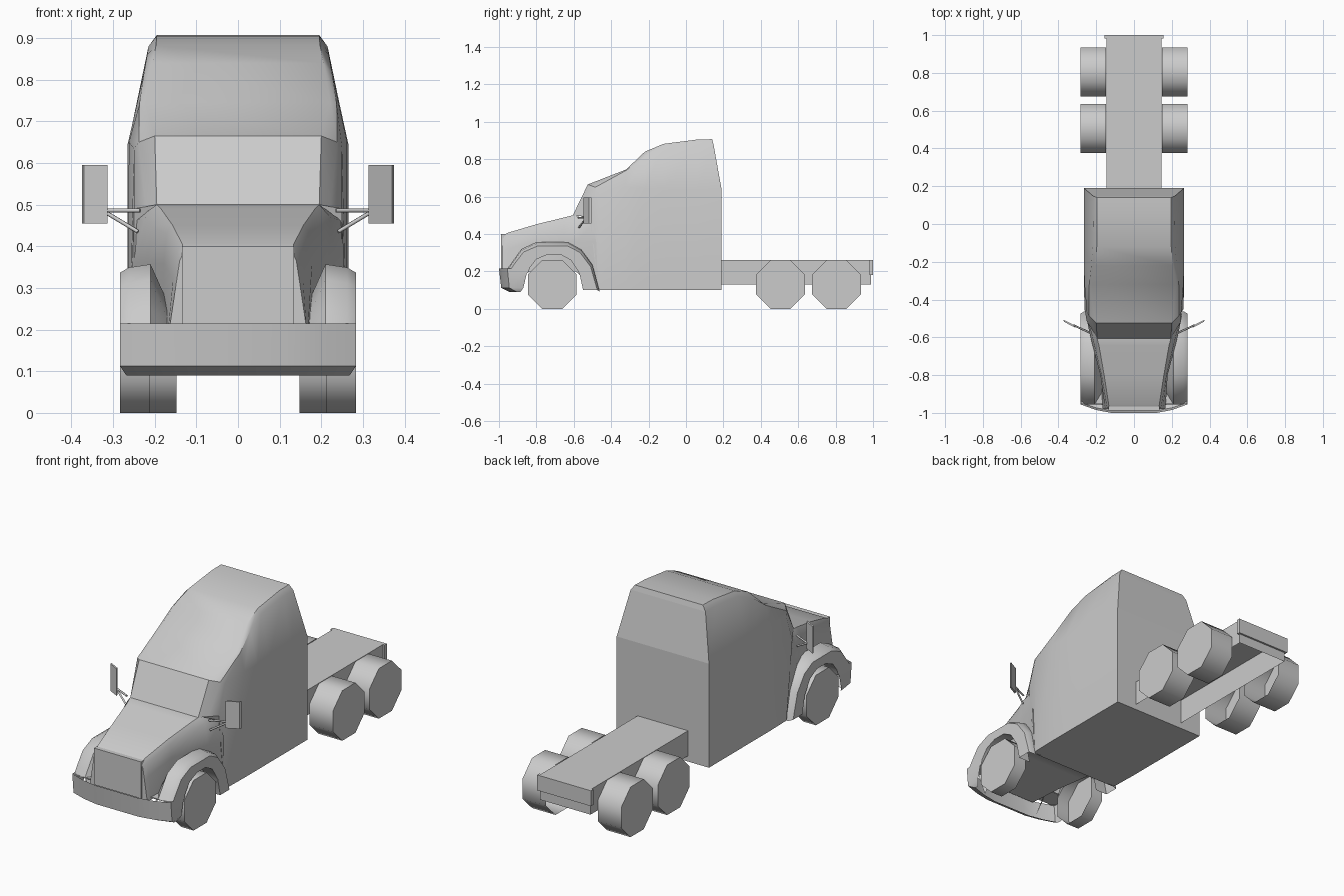
import bpy, bmesh, math
from mathutils import Vector

old = bpy.data.objects.get("Cube")
if old:
    bpy.data.objects.remove(old)

grey = bpy.data.materials.new("plain_grey")
grey.use_nodes = True
colour = (0.6, 0.6, 0.6, 1)
grey.diffuse_color = colour
grey.node_tree.nodes["Principled BSDF"].inputs["Base Color"].default_value = colour


def finish(name, bm, angle=None):
    bmesh.ops.recalc_face_normals(bm, faces=bm.faces)
    mesh = bpy.data.meshes.new(name)
    bm.to_mesh(mesh)
    bm.free()
    ob = bpy.data.objects.new(name, mesh)
    bpy.context.collection.objects.link(ob)
    mesh.materials.append(grey)
    if angle:
        bpy.ops.object.select_all(action="DESELECT")
        ob.select_set(True)
        bpy.context.view_layer.objects.active = ob
        bpy.ops.object.shade_smooth_by_angle(angle=math.radians(angle))
    return ob


def loft(name, rows, closed=True, caps=(True, True), angle=None):
    """Skin a list of point rows."""
    bm = bmesh.new()
    grid = [[bm.verts.new(p) for p in row] for row in rows]
    n = len(grid[0])
    for a, b in zip(grid, grid[1:]):
        for i in range(n if closed else n - 1):
            j = (i + 1) % n
            bm.faces.new((a[i], a[j], b[j], b[i]))
    for cap, row in zip(caps, (grid[0], grid[-1])):
        if cap:
            bm.faces.new(row)
    return finish(name, bm, angle)


def both(half):
    """Complete a right-to-centre row with its mirror image."""
    return half + [(-x, y, z) for x, y, z in reversed(half)]


def box(name, low, high):
    (x0, y0, z0), (x1, y1, z1) = low, high
    ring = [(x0, y0), (x1, y0), (x1, y1), (x0, y1)]
    return loft(name, [[(x, y, z) for x, y in ring] for z in (z0, z1)])


def rod(name, a, b, r):
    a, b = Vector(a), Vector(b)
    side = (b - a).cross(Vector((0, 0, 1))).normalized()
    up = side.cross(b - a).normalized()
    ring = [side * r * math.cos(t) + up * r * math.sin(t)
            for t in (math.tau * k / 6 for k in range(6))]
    return loft(name, [[p + o for o in ring] for p in (a, b)], angle=70)


# Cab: sill, belt, roof shoulder and roof edge, from windscreen to back wall
cab = [
    [(.25, -.47, .1), (.25, -.515, .49), (.222, -.56, .495), (.195, -.605, .5)],
    [(.262, -.45, .1), (.25, -.465, .635), (.238, -.485, .65), (.2, -.525, .665)],
    [(.265, -.32, .1), (.262, -.32, .65), (.237, -.32, .74), (.222, -.32, .745)],
    [(.265, -.22, .1), (.265, -.22, .645), (.226, -.22, .815), (.205, -.22, .84)],
    [(.265, -.12, .1), (.265, -.12, .64), (.218, -.12, .86), (.197, -.12, .882)],
    [(.265, .06, .1), (.265, .06, .64), (.215, .06, .88), (.195, .06, .905)],
    [(.265, .19, .1), (.265, .19, .64), (.215, .147, .88), (.195, .14, .907)],
]
loft("cab", [both(r) for r in cab], caps=(True, False), angle=35)

# Back wall: upright lower panel and leaning upper panel
bm = bmesh.new()
rear = [[bm.verts.new((s * x, y, z)) for s in (1, -1)] for x, y, z in cab[-1]]
for (a, b), (c, d) in zip(rear, rear[1:]):
    bm.faces.new((a, b, d, c))
finish("cab_back_wall", bm)

# Hood: tapered nose, widening towards the windscreen
hood = [
    [(.165, -.98, .2), (.15, -.98, .3), (.14, -.98, .365), (.13, -.98, .388)],
    [(.168, -.955, .2), (.156, -.955, .32), (.146, -.955, .385), (.134, -.955, .406)],
    [(.178, -.8, .2), (.178, -.8, .36), (.172, -.8, .43), (.158, -.8, .452)],
    [(.2, -.65, .2), (.217, -.65, .36), (.208, -.65, .45), (.185, -.645, .49)],
    [(.21, -.59, .2), (.235, -.58, .36), (.222, -.59, .47), (.195, -.607, .5)],
    [(.25, -.47, .1), (.255, -.48, .36), (.25, -.5, .46), (.195, -.59, .5)],
]
loft("hood", [both(r) for r in hood], angle=45)
box("grille", (-.135, -.988, .21), (.135, -.965, .4))

# Fenders: arch swept from the bumper over the wheel to the sill
outer = [(-.955, .215), (-.93, .25), (-.88, .32), (-.8, .357), (-.63, .357),
         (-.56, .32), (-.5, .24), (-.462, .1)]
inner = [(-.845, .19), (-.835, .22), (-.8, .265), (-.74, .29), (-.67, .29),
         (-.615, .26), (-.57, .19), (-.55, .1)]
for s, side in ((1, "left"), (-1, "right")):
    rows = []
    for (yo, zo), (yi, zi) in zip(outer, inner):
        ys, zs = yo + .14 * (yi - yo), zo + .3 * (zi - zo)
        rows.append([(s * .215, yi, zi), (s * .283, yi, zi), (s * .283, ys, zs),
                     (s * .262, yo, zo - .008), (s * .21, yo, zo),
                     (s * .165, yo, max(zo - .1, .1))])
    loft("fender_" + side, rows, closed=False, caps=(False, False), angle=40)

# Front bumper: wrapped shell with a tucked lower lip and a closed top
bumper = [
    [(.283, -.845, .215), (.283, -.955, .215), (.2, -.985, .215), (.12, -1, .215)],
    [(.283, -.87, .112), (.283, -.945, .112), (.2, -.973, .112), (.12, -.988, .112)],
    [(.268, -.885, .09), (.268, -.905, .09), (.19, -.93, .09), (.11, -.945, .09)],
]
loft("front_bumper", [both(r) for r in bumper], closed=False,
     caps=(False, False), angle=35)
box("bumper_top", (-.28, -.953, .209), (.28, -.85, .214))

# Wheels: eight-sided, closed on the outside and open on the inside
def wheel(name, s, y, x_in):
    r = .13 / math.cos(math.pi / 8)
    rows = [[(s * x, y + r * math.cos(t), .13 + r * math.sin(t))
             for t in (math.pi * (k + .5) / 4 for k in range(8))]
            for x in (x_in, .283)]
    loft(name, rows, caps=(False, True), angle=50)


for s, side in ((1, "left"), (-1, "right")):
    wheel("front_wheel_" + side, s, -.715, .213)
    wheel("middle_wheel_" + side, s, .505, .148)
    wheel("rear_wheel_" + side, s, .805, .148)

    # Door mirrors on two thin arms
    plate = [(.313, -.548), (.317, -.536), (.374, -.506), (.37, -.518)]
    loft("mirror_" + side, [[(s * x, y, z) for x, y in plate] for z in (.455, .595)])
    rod("mirror_upper_arm_" + side, (s * .235, -.575, .486), (s * .322, -.535, .486), .005)
    rod("mirror_lower_arm_" + side, (s * .24, -.572, .435), (s * .322, -.535, .484), .005)

# Chassis: channel open underneath, with a rear cross plate
frame = [(-.145, .13), (-.145, .26), (.145, .26), (.145, .13)]
loft("chassis", [[(x, y, z) for x, z in frame] for y in (.18, .99)],
     closed=False, caps=(False, True))
box("rear_plate", (-.155, .982, .18), (.155, 1, .26))
